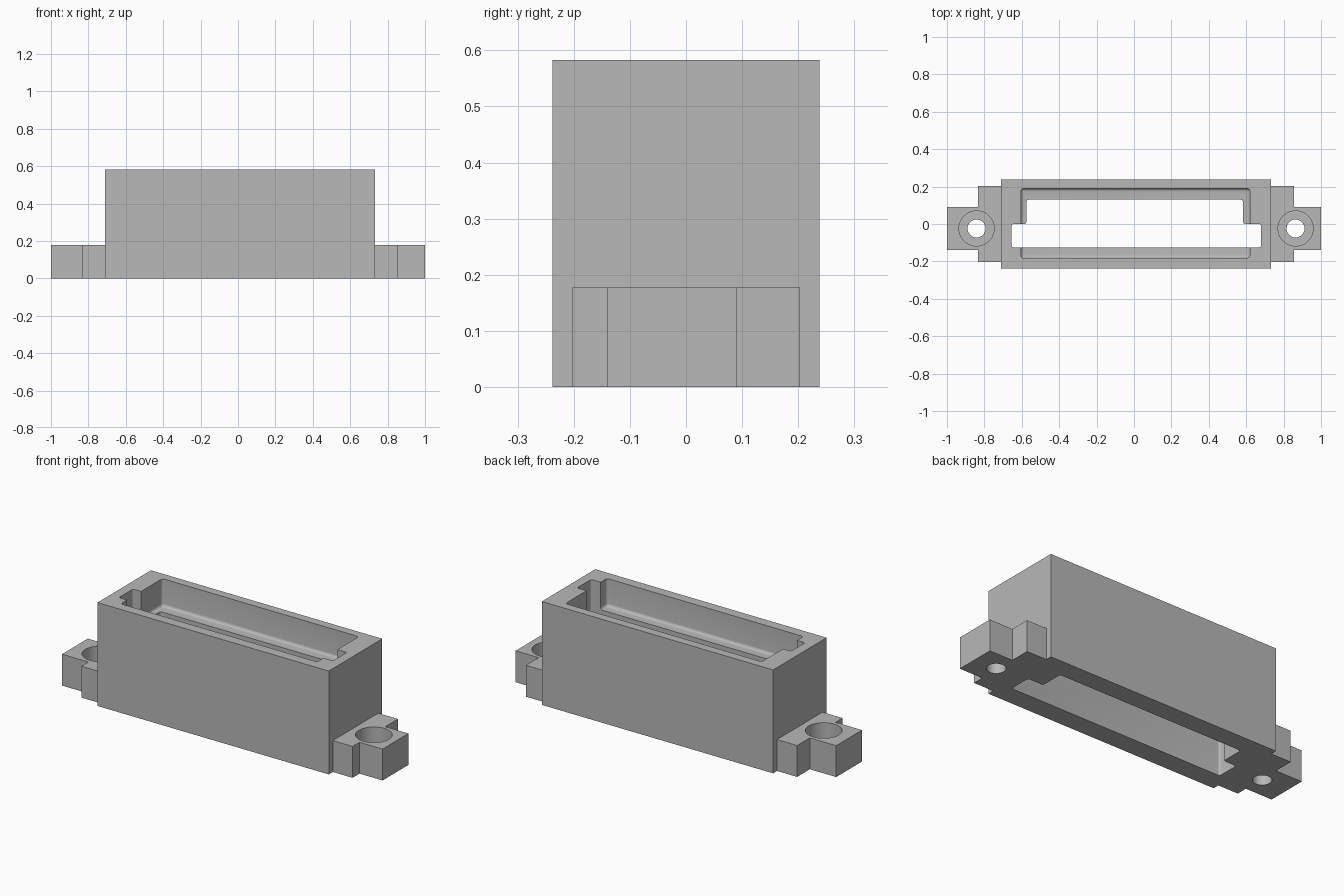
import bpy, bmesh, math

cube = bpy.data.objects.get("Cube")
if cube:
    bpy.data.objects.remove(cube, do_unlink=True)

grey = bpy.data.materials.new("plain grey")
grey.use_nodes = True
COLOUR = (0.48, 0.48, 0.48, 1)
grey.diffuse_color = COLOUR
grey.node_tree.nodes["Principled BSDF"].inputs["Base Color"].default_value = COLOUR

HEIGHT, FLANGE_TOP = 0.583, 0.177


def prism(name, outline, z0, z1, radius=0, round_floor=False):
    """Extrude an outline upward, optionally rounding its upright and floor edges."""
    bm = bmesh.new()
    base = bm.faces.new([bm.verts.new((x, y, z0)) for x, y in outline])
    grown = bmesh.ops.extrude_face_region(bm, geom=[base])["geom"]
    bmesh.ops.translate(bm, vec=(0, 0, z1 - z0),
                        verts=[v for v in grown if isinstance(v, bmesh.types.BMVert)])
    bmesh.ops.recalc_face_normals(bm, faces=bm.faces)
    if radius:
        edges = []
        for e in bm.edges:
            a, b = (v.co.z for v in e.verts)
            upright = abs(a - b) > 0.001
            if upright or (round_floor and max(a, b) < z0 + 0.001):
                edges.append(e)
        bmesh.ops.bevel(bm, geom=edges, offset=radius, segments=5,
                        profile=0.5, affect='EDGES')
    mesh = bpy.data.meshes.new(name)
    bm.to_mesh(mesh)
    bm.free()
    mesh.materials.append(grey)
    obj = bpy.data.objects.new(name, mesh)
    bpy.context.collection.objects.link(obj)
    return obj


def box_outline(x0, x1, y0, y1):
    return [(x0, y0), (x1, y0), (x1, y1), (x0, y1)]


def circle(cx, cy, r, n=48):
    return [(cx + r * math.cos(math.tau * i / n), cy + r * math.sin(math.tau * i / n))
            for i in range(n)]


def cut(obj, cutters):
    """Subtract every cutter, then shade the result with sharp edges kept."""
    bpy.ops.object.select_all(action='DESELECT')
    bpy.context.view_layer.objects.active = obj
    obj.select_set(True)
    for cutter in cutters:
        cutter.hide_render = True
        mod = obj.modifiers.new("cut", 'BOOLEAN')
        mod.operation, mod.solver, mod.object = 'DIFFERENCE', 'EXACT', cutter
        bpy.ops.object.modifier_apply(modifier=mod.name)
        bpy.data.objects.remove(cutter, do_unlink=True)
    bpy.ops.object.shade_smooth_by_angle(angle=math.radians(30))


# Tall housing: a rounded upper pocket above a stepped through slot
housing = prism("housing", box_outline(-0.71, 0.733, -0.238, 0.238), 0, HEIGHT)
slot_outline = [(-0.655, -0.125), (0.68, -0.125), (0.68, 0), (0.583, 0),
                (0.583, 0.13), (-0.575, 0.13), (-0.575, 0), (-0.655, 0)]
pocket = prism("pocket_cutter", box_outline(-0.605, 0.62, -0.182, 0.19),
               0.428, HEIGHT + 0.1, 0.016, round_floor=True)
slot = prism("slot_cutter", slot_outline, -0.1, HEIGHT + 0.1, 0.012)
cut(housing, [pocket, slot])


# Stepped mounting flanges with counterbored screw holes
def flange(name, root, shoulder, tip, hole_x):
    half = [(root, -0.202), (shoulder, -0.202), (shoulder, -0.14), (tip, -0.14)]
    back = [(tip, 0.09), (shoulder, 0.09), (shoulder, 0.203), (root, 0.203)]
    obj = prism(name, half + back, 0, FLANGE_TOP)
    bore = prism("bore_cutter", circle(hole_x, -0.024, 0.048), -0.1, 0.3)
    recess = prism("recess_cutter", circle(hole_x, -0.024, 0.094), 0.06, 0.3)
    cut(obj, [bore, recess])


flange("right_flange", -0.71, -0.835, -1.0, -0.842)
flange("left_flange", 0.733, 0.856, 1.0, 0.864)
